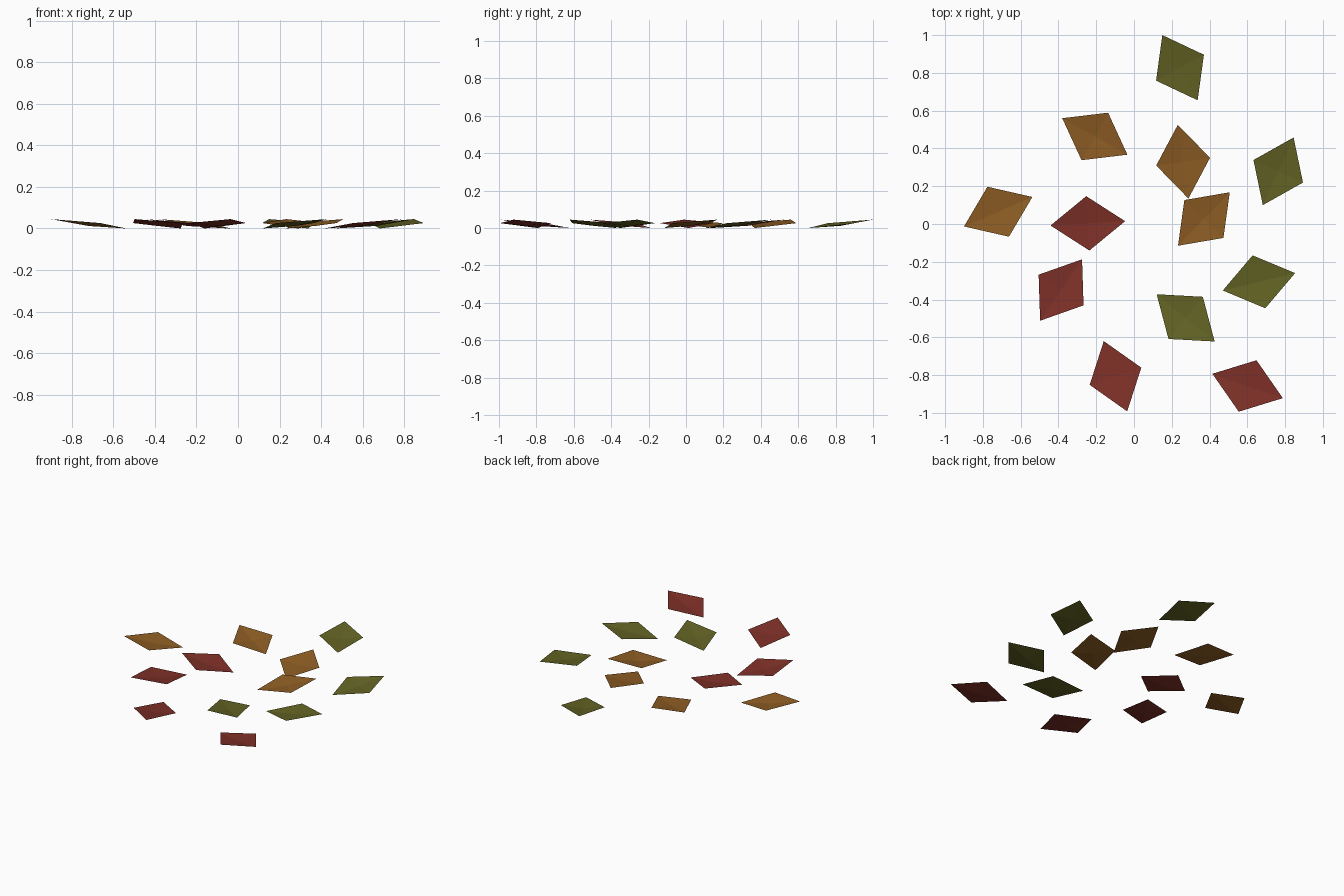
import bpy
from mathutils import Vector

if "Cube" in bpy.data.objects:
    bpy.data.objects.remove(bpy.data.objects["Cube"])


def material(name, rgb):
    m = bpy.data.materials.new(name)
    m.diffuse_color = (*rgb, 1)
    m.use_nodes = True
    m.node_tree.nodes["Principled BSDF"].inputs["Base Color"].default_value = m.diffuse_color
    return m


TIP_Z, SIDE_Z, MID_Z = 0.045, 0.026, 0.012   # cupped leaf, raised at its tip
HALF_WIDTH = 0.144


def leaf(name, mat, bx, by, tx, ty):
    """Diamond leaf of four triangles, from its low base to its raised tip."""
    base, tip = Vector((bx, by)), Vector((tx, ty))
    mid = (base + tip) / 2
    d = (tip - base).normalized()
    side = Vector((-d.y, d.x)) * HALF_WIDTH
    left, right = mid + side, mid - side
    verts = [(*base, 0), (*right, SIDE_Z), (*tip, TIP_Z), (*left, SIDE_Z), (*mid, MID_Z)]
    mesh = bpy.data.meshes.new(name)
    mesh.from_pydata(verts, [], [(i, (i + 1) % 4, 4) for i in range(4)])
    mesh.materials.append(mat)
    ob = bpy.data.objects.new(name, mesh)
    bpy.context.collection.objects.link(ob)


# Base x, y and tip x, y of each fallen leaf, grouped by colour
groups = {
    "green": ((0.125, 0.125, 0.018), [
        (0.337, 0.655, 0.150, 1.000), (0.682, 0.100, 0.845, 0.458),
        (0.470, -0.352, 0.853, -0.260), (0.120, -0.372, 0.427, -0.622)]),
    "orange": ((0.275, 0.112, 0.018), [
        (-0.538, 0.143, -0.900, -0.013), (-0.035, 0.367, -0.380, 0.560),
        (0.288, 0.135, 0.232, 0.525), (0.233, -0.115, 0.507, 0.168)]),
    "red": ((0.210, 0.030, 0.021), [
        (-0.047, 0.015, -0.442, -0.008), (-0.275, -0.187, -0.497, -0.512),
        (-0.160, -0.620, -0.036, -0.992), (0.415, -0.793, 0.788, -0.922)]),
}
for colour, (rgb, leaves) in groups.items():
    mat = material(colour + " leaf", rgb)
    for i, ends in enumerate(leaves, 1):
        leaf(f"{colour}_leaf_{i}", mat, *ends)
